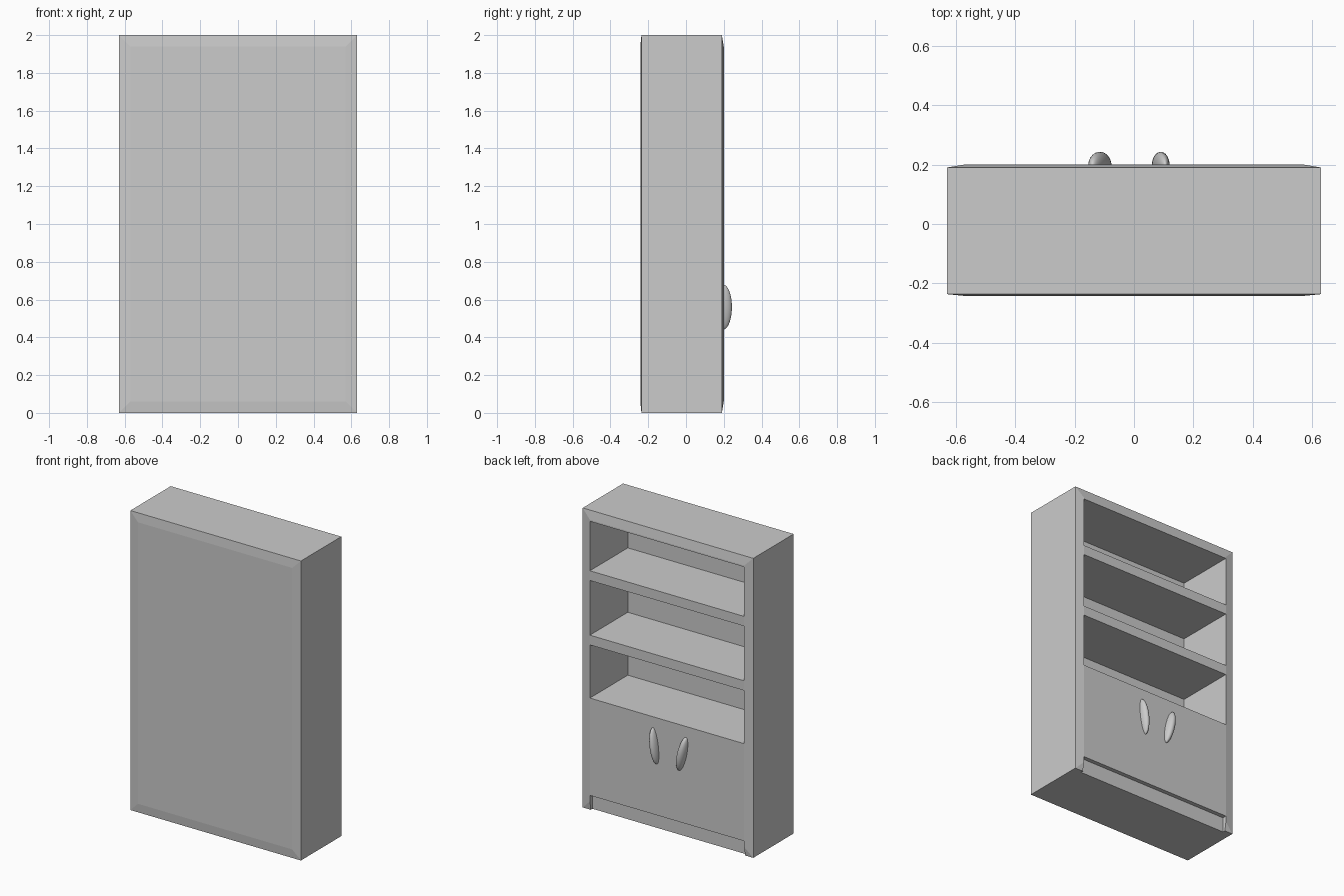
import bpy
import bmesh

if "Cube" in bpy.data.objects:
    bpy.data.objects.remove(bpy.data.objects["Cube"], do_unlink=True)

# Single grey paint
grey = bpy.data.materials.new("plain grey")
grey.use_nodes = True
colour = (0.6, 0.6, 0.6, 1)
grey.diffuse_color = colour
grey.node_tree.nodes["Principled BSDF"].inputs["Base Color"].default_value = colour

WIDTH, HEIGHT = 1.26, 2.0
FACE_Y = 0.2       # open face of the cabinet
INNER_X = 0.57     # half width of the shelf openings


def new_object(name, bm):
    bmesh.ops.recalc_face_normals(bm, faces=bm.faces)
    mesh = bpy.data.meshes.new(name)
    bm.to_mesh(mesh)
    bm.free()
    obj = bpy.data.objects.new(name, mesh)
    obj.data.materials.append(grey)
    bpy.context.collection.objects.link(obj)
    return obj


def box(name, x0, x1, y0, y1, z0, z1):
    bm = bmesh.new()
    bmesh.ops.create_cube(bm, size=1)
    for v in bm.verts:
        v.co.x = x1 if v.co.x > 0 else x0
        v.co.y = y1 if v.co.y > 0 else y0
        v.co.z = z1 if v.co.z > 0 else z0
    return new_object(name, bm)


# Cabinet body: rectangles lofted along y, with shallow bevels at both faces
bm = bmesh.new()
rings = []
for y, inset in ((-0.242, 0.06), (-0.236, 0), (0.19, 0), (FACE_Y, 0.06)):
    x, z0, z1 = WIDTH / 2 - inset, inset, HEIGHT - inset
    rings.append([bm.verts.new(p) for p in
                  ((-x, y, z0), (x, y, z0), (x, y, z1), (-x, y, z1))])
bm.faces.new(rings[0])
bm.faces.new(rings[-1])
for a, b in zip(rings, rings[1:]):
    for i in range(4):
        j = (i + 1) % 4
        bm.faces.new((a[i], a[j], b[j], b[i]))
body = new_object("cabinet_body", bm)

# Three shelf openings and the shallow toe recess, cut from the open face
cuts = [(-0.2, 1.6, 1.93), (-0.2, 1.17, 1.535), (-0.2, 0.75, 1.105),
        (0.172, -0.1, 0.1)]
for depth_y, z0, z1 in cuts:
    cutter = box("cutter", -INNER_X, INNER_X, depth_y, 0.4, z0, z1)
    cutter.hide_render = True
    mod = body.modifiers.new("opening", "BOOLEAN")
    mod.operation = "DIFFERENCE"
    mod.solver = "EXACT"
    mod.object = cutter
    bpy.context.view_layer.objects.active = body
    bpy.ops.object.modifier_apply(modifier=mod.name)
    bpy.data.objects.remove(cutter, do_unlink=True)

# Pair of domed door handles, leaning apart at the top
for name, x, half_width, tilt in (("left_handle", 0.09, 0.026, 0.13),
                                  ("right_handle", -0.115, 0.03, -0.22)):
    bpy.ops.mesh.primitive_uv_sphere_add(
        segments=24, ring_count=16, radius=1,
        location=(x, FACE_Y - 0.003, 0.56), rotation=(0, tilt, 0))
    handle = bpy.context.object
    handle.name = name
    handle.scale = (half_width, 0.046, 0.12)
    handle.data.materials.append(grey)
    bpy.ops.object.shade_smooth()
